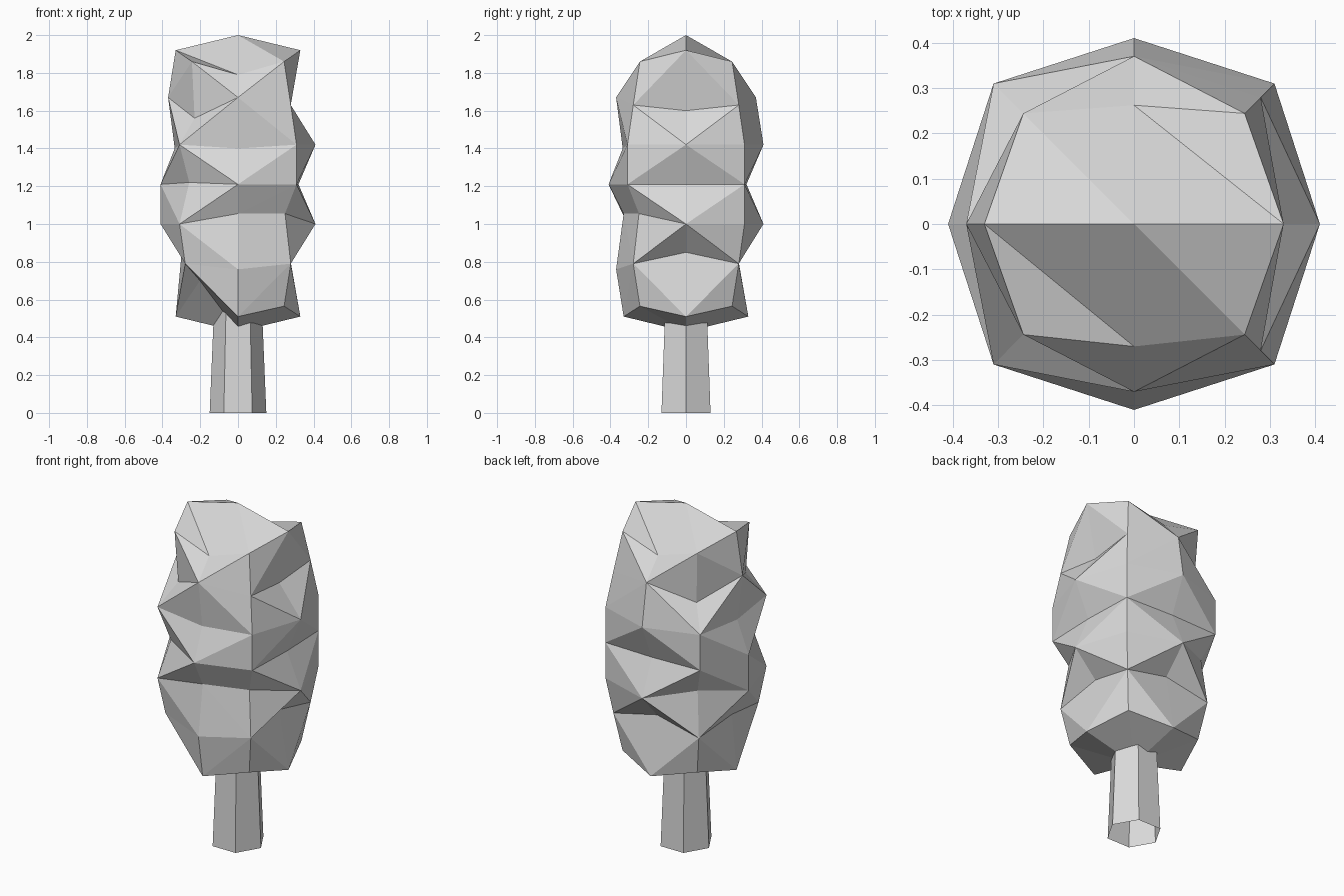
import bpy
import bmesh
from math import sin, cos, radians

cube = bpy.data.objects.get("Cube")
if cube:
    bpy.data.objects.remove(cube, do_unlink=True)

SHADE = (0.7, 0.7, 0.7, 1)
grey = bpy.data.materials.new("plain_grey")
grey.use_nodes = True
grey.diffuse_color = SHADE
grey.node_tree.nodes["Principled BSDF"].inputs["Base Color"].default_value = SHADE


def ring_point(bm, angle, radius, z):
    return bm.verts.new((radius * cos(radians(angle)), radius * sin(radians(angle)), z))


def split_quad(bm, a, b, c, d, along_ac):
    """Two triangles sharing the edge a-c, or else b-d."""
    pair = ((a, b, c), (a, c, d)) if along_ac else ((a, b, d), (b, c, d))
    for triangle in pair:
        bm.faces.new(triangle)


def reach(a, b):
    """Distance from the trunk axis to the middle of an edge."""
    return (a.co + b.co).xy.length


def neighbours(columns):
    return zip(columns, columns[1:] + columns[:1])


def finish(bm, name):
    bmesh.ops.recalc_face_normals(bm, faces=bm.faces)
    mesh = bpy.data.meshes.new(name)
    bm.to_mesh(mesh)
    bm.free()
    mesh.materials.append(grey)
    bpy.context.collection.objects.link(bpy.data.objects.new(name, mesh))


# Foliage: eight vertical profiles of (radius, height), bottom to top
side = [(.33, .51), (.27, .85), (.41, 1), (.32, 1.21), (.41, 1.42), (.27, 1.6), (.33, 1.92)]
corner = [(.345, .565), (.395, .79), (.438, 1), (.438, 1.21), (.438, 1.42), (.395, 1.63), (.345, 1.86)]

# Bulges and dents that differ from the shared profiles: angle -> level -> point
changes = {
    90: {5: (.37, 1.67), 6: (.262, 1.79)},
    135: {2: (.36, 1.055), 5: (.325, 1.56)},
    180: {1: (.3, .83), 3: (.41, 1.21), 4: (.335, 1.4), 5: (.37, 1.67)},
    225: {0: (.285, .7), 3: (.365, 1.22), 5: (.325, 1.56)},
    270: {1: (.37, .76), 2: (.33, 1.055), 3: (.41, 1.21), 4: (.335, 1.4),
          5: (.37, 1.67), 6: (.27, 1.79)},
    315: {2: (.352, 1.055)},
}

bm = bmesh.new()
columns = []
for angle in range(0, 360, 45):
    profile = list(corner if angle % 90 else side)
    for level, point in changes.get(angle, {}).items():
        profile[level] = point
    columns.append([ring_point(bm, angle, r, z) for r, z in profile])

# Sides: every facet folds outwards
for left, right in neighbours(columns):
    for i in range(len(left) - 1):
        a, b, c, d = left[i], right[i], right[i + 1], left[i + 1]
        split_quad(bm, a, b, c, d, reach(a, c) > reach(b, d))

# Shallow caps; two opposite quarters of the top fold inwards
for level, z in ((0, .43), (-1, 2)):
    tip = bm.verts.new((0, 0, z))
    for i in range(0, 8, 2):
        a, b, c = (columns[(i + k) % 8][level] for k in range(3))
        split_quad(bm, tip, a, b, c, level == 0 or i % 4 == 2)
finish(bm, "foliage")

# Trunk: tapered six-sided open tube
bm = bmesh.new()
posts = [[ring_point(bm, a, .15, 0), ring_point(bm, a, .125, .6)] for a in range(0, 360, 60)]
for left, right in neighbours(posts):
    bm.faces.new((left[0], right[0], right[1], left[1]))
finish(bm, "trunk")
